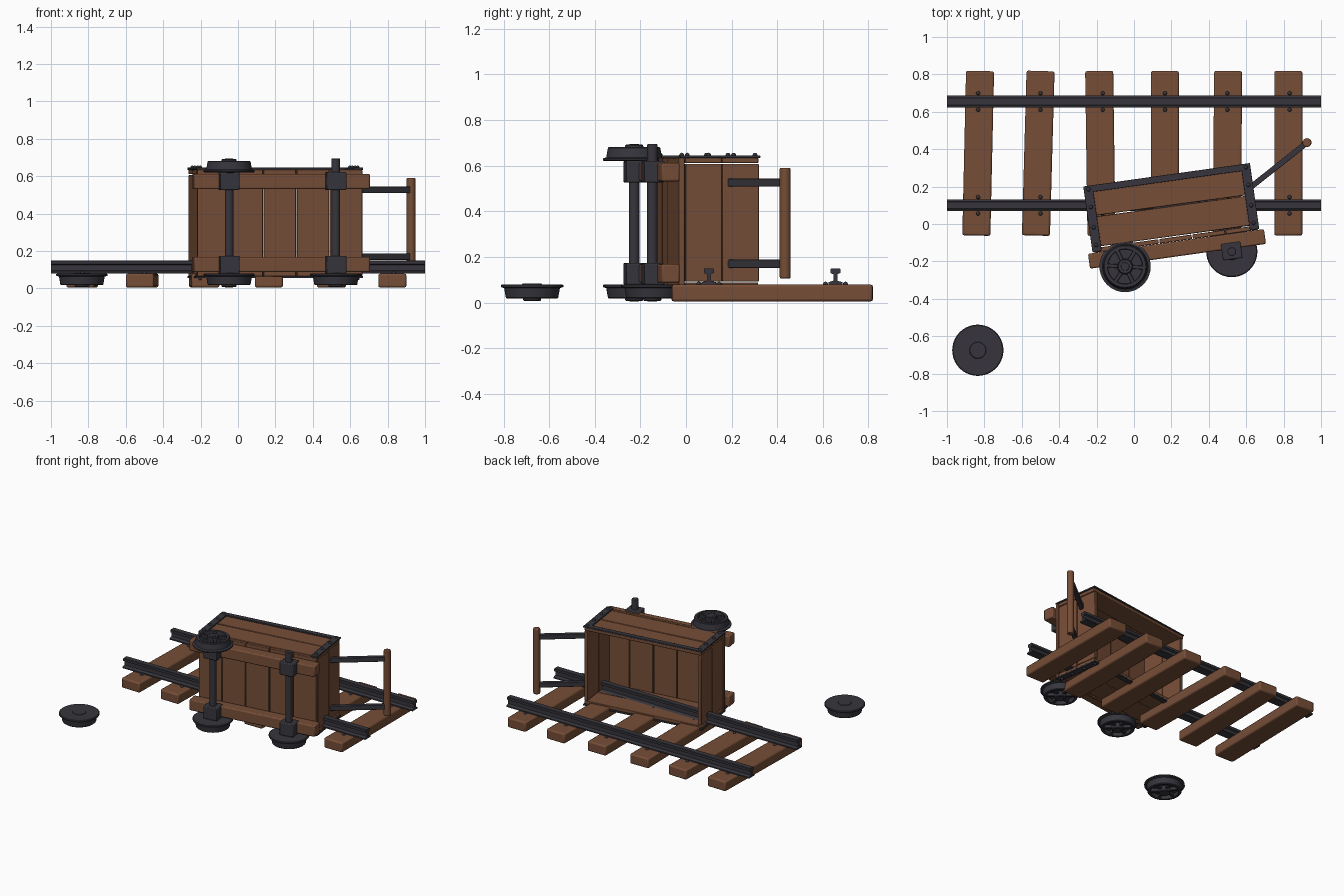
import bpy, bmesh, math, random
from math import radians, pi
from mathutils import Matrix, Vector

random.seed(4)
cube = bpy.data.objects.get("Cube")
if cube:
    bpy.data.objects.remove(cube, do_unlink=True)


def material(name, rgb):
    m = bpy.data.materials.new(name)
    m.use_nodes = True
    m.diffuse_color = (*rgb, 1)
    m.node_tree.nodes["Principled BSDF"].inputs["Base Color"].default_value = (*rgb, 1)
    return m


WOOD = material("brown wood", (0.18, 0.075, 0.038))
METAL = material("dark iron", (0.038, 0.036, 0.046))
CART = Matrix.Translation((0.2, 0.08, 0.35)) @ Matrix.Rotation(radians(8), 4, 'Z')
WORLD = Matrix.Identity(4)
made = []


def finish(name, bm, mat, matrix, bevel=0):
    bmesh.ops.recalc_face_normals(bm, faces=bm.faces)
    me = bpy.data.meshes.new(name)
    bm.to_mesh(me)
    bm.free()
    me.materials.append(mat)
    ob = bpy.data.objects.new(name, me)
    bpy.context.collection.objects.link(ob)
    ob.matrix_world = matrix
    if bevel:
        mod = ob.modifiers.new("Bevel", 'BEVEL')
        mod.width = bevel
        mod.segments = 2
    made.append(ob)
    return ob


def box(name, centre, size, mat, frame=WORLD, bevel=0.005, turn=0):
    bm = bmesh.new()
    bmesh.ops.create_cube(bm, size=1)
    bmesh.ops.scale(bm, vec=size, verts=bm.verts)
    place = Matrix.Translation(centre) @ Matrix.Rotation(turn, 4, 'Z')
    return finish(name, bm, mat, frame @ place, bevel)


def rod(name, centre, radius, length, mat, frame=WORLD, bevel=0.004, sides=20):
    bm = bmesh.new()
    bmesh.ops.create_cone(bm, cap_ends=True, segments=sides, radius1=radius,
                          radius2=radius, depth=length)
    return finish(name, bm, mat, frame @ Matrix.Translation(centre), bevel)


def rivet(name, centre, frame=WORLD, radius=0.011):
    bm = bmesh.new()
    bmesh.ops.create_uvsphere(bm, u_segments=10, v_segments=6, radius=radius)
    return finish(name, bm, METAL, frame @ Matrix.Translation(centre))


# Flanged wheel: turned profile, inner face up, spokes in the recess below
WHEEL = [(0, 0.083), (0.042, 0.083), (0.045, 0.08), (0.132, 0.08), (0.137, 0.076),
         (0.137, 0.068), (0.122, 0.063), (0.115, 0.022), (0.111, 0.018),
         (0.094, 0.018), (0.092, 0.045), (0.042, 0.045), (0.04, 0.012),
         (0.036, 0.008), (0, 0.008)]


def wheel(name, frame):
    bm = bmesh.new()
    verts = [bm.verts.new((r, 0, z)) for r, z in WHEEL]
    edges = [bm.edges.new(pair) for pair in zip(verts, verts[1:])]
    bmesh.ops.spin(bm, geom=verts + edges, cent=(0, 0, 0), axis=(0, 0, 1),
                   angle=2 * pi, steps=40, use_duplicate=False)
    bmesh.ops.remove_doubles(bm, verts=bm.verts, dist=0.0005)
    finish(name, bm, METAL, frame)
    for i in range(6):
        spin = Matrix.Rotation(i * pi / 3 + 0.2, 4, 'Z')
        box(name + "_spoke", (0.066, 0, 0.036), (0.06, 0.02, 0.024), METAL,
            frame @ spin, 0.003)


# Track: sleepers, rails and spikes
RAIL_Y = (0.10, 0.655)
tilts = (-1.3, -1.6, 0.8, 0, -0.4, 0)
for x, tilt in zip((-0.833, -0.512, -0.18, 0.165, 0.5, 0.825), tilts):
    box("sleeper", (x, 0.378, 0.042), (0.15, 0.88, 0.074), WOOD, bevel=0.01,
        turn=radians(tilt))

half = [(0.031, 0.08), (0.031, 0.089), (0.009, 0.096), (0.009, 0.124),
        (0.022, 0.13), (0.022, 0.147), (0.018, 0.15)]
outline = half + [(-y, z) for y, z in reversed(half)]
for rail_y in RAIL_Y:
    bm = bmesh.new()
    face = bm.faces.new([bm.verts.new((-1, y, z)) for y, z in outline])
    ext = bmesh.ops.extrude_face_region(bm, geom=[face])
    bmesh.ops.translate(bm, vec=(2, 0, 0),
                        verts=[v for v in ext["geom"] if isinstance(v, bmesh.types.BMVert)])
    finish("rail", bm, METAL, Matrix.Translation((0, rail_y, 0)))
    for i in range(6):
        for side in (-1, 1):
            rivet("rail_spike", (-0.833 + i * 0.333, rail_y + side * 0.044, 0.081))

# Cart tub lying on its side: floor boards face the front, opening faces the back
for i in range(-2, 3):
    box("floor_board", (i * 0.179, -0.162, 0), (0.174, 0.024, 0.57), WOOD, CART, 0.004)
for s in (-1, 1):
    for v in (-0.065, 0.1):
        wobble = radians(random.uniform(-0.5, 0.5))
        box("side_board", (0, v, s * 0.273), (0.89, 0.16, 0.024), WOOD, CART, 0.004, wobble)
        box("end_board", (s * 0.43, v, 0), (0.026, 0.162, 0.515), WOOD, CART, 0.004)

    # Iron straps with rivets around each side
    z = s * 0.29
    box("rim_strap", (0, 0.167, z), (0.90, 0.036, 0.011), METAL, CART, 0.002)
    for e in (-1, 1):
        box("end_strap", (e * 0.425, 0.007, z), (0.05, 0.354, 0.011), METAL, CART, 0.002)
        for v in (0.165, 0.07, -0.04, -0.135):
            rivet("strap_rivet", (e * 0.425, v, s * 0.296), CART)

    # Chassis beams and bearing blocks
    box("chassis_beam", (0, -0.215, s * 0.222), (0.95, 0.08, 0.082), WOOD, CART, 0.008)
    for e in (-1, 1):
        box("bearing_block", (e * 0.288, -0.267, s * 0.224), (0.105, 0.088, 0.095),
            METAL, CART, 0.006)

# Axles and wheels, with one wheel broken off and lying on the ground
for e in (-1, 1):
    place = CART @ Matrix.Translation((e * 0.288, -0.27, 0))
    rod("axle", (0, 0, 0), 0.023, 0.69, METAL, place)
    drop = Matrix.Translation((0, 0, -0.35))
    wheel("lower_wheel", place @ drop)
    if e < 0:
        wheel("upper_wheel", place @ Matrix.Rotation(pi, 4, 'X') @ drop)
wheel("loose_wheel", Matrix.Translation((-0.835, -0.675, 0)))

# Push handle
start, end = Vector((0.615, 0.19, 0)), Vector((0.925, 0.435, 0))
span = end - start
for z in (0.17, 0.527):
    mid = (start + end) / 2
    box("handle_arm", (mid.x, mid.y, z), (span.length, 0.03, 0.036), METAL,
        bevel=0.004, turn=math.atan2(span.y, span.x))
rod("handle_grip", (end.x, end.y, 0.348), 0.024, 0.485, WOOD, bevel=0.006)

# Smooth shading on round parts, sharp edges kept
bpy.context.view_layer.update()
bpy.ops.object.select_all(action='DESELECT')
for ob in made:
    ob.select_set(True)
bpy.context.view_layer.objects.active = made[0]
bpy.ops.object.shade_smooth_by_angle(angle=radians(35))
